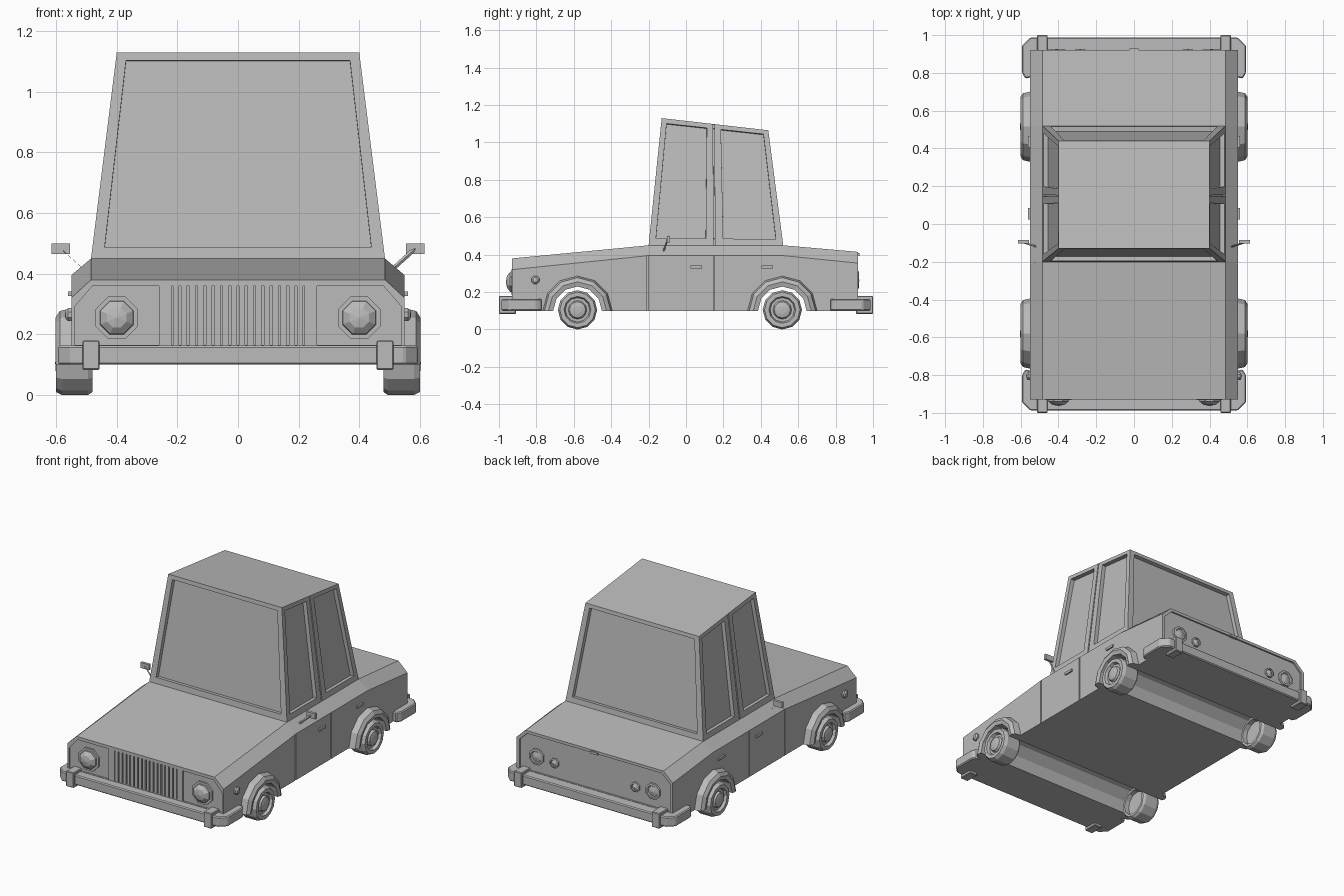
import bpy, bmesh, math
from mathutils import Vector

if "Cube" in bpy.data.objects:
    bpy.data.objects.remove(bpy.data.objects["Cube"])

grey = bpy.data.materials.new("plain grey")
grey.diffuse_color = (0.5, 0.5, 0.5, 1)
grey.use_nodes = True
grey.node_tree.nodes["Principled BSDF"].inputs["Base Color"].default_value = grey.diffuse_color


def make(name, verts, faces, bevel=0):
    bm = bmesh.new()
    vs = [bm.verts.new(v) for v in verts]
    for f in faces:
        bm.faces.new([vs[i] for i in f])
    bmesh.ops.remove_doubles(bm, verts=bm.verts, dist=1e-5)
    bmesh.ops.recalc_face_normals(bm, faces=bm.faces)
    if bevel:
        bmesh.ops.bevel(bm, geom=bm.edges[:], offset=bevel, segments=1, affect='EDGES')
    return finish(name, bm)


def finish(name, bm):
    me = bpy.data.meshes.new(name)
    bm.to_mesh(me)
    bm.free()
    me.materials.append(grey)
    ob = bpy.data.objects.new(name, me)
    bpy.context.collection.objects.link(ob)
    return ob


def loft(name, rings, bevel=0):
    n = len(rings[0])
    faces = [tuple(range(n)), tuple(range((len(rings) - 1) * n, len(rings) * n))]
    for k in range(len(rings) - 1):
        for i in range(n):
            j = (i + 1) % n
            faces.append((k * n + i, k * n + j, k * n + n + j, k * n + n + i))
    return make(name, [p for r in rings for p in r], faces, bevel)


def prism_y(name, pts, y0, y1):
    return loft(name, [[(x, y, z) for x, z in pts] for y in (y0, y1)])


def box(name, lo, hi, bevel=0):
    return loft(name, [[(lo[0], lo[1], z), (hi[0], lo[1], z), (hi[0], hi[1], z), (lo[0], hi[1], z)]
                       for z in (lo[2], hi[2])], bevel)


def lathe(name, prof, c, axis, s, n=12, off=0.0, arc=None):
    """Revolve (radius, offset) pairs around the x or y axis; arc makes a half ring."""
    steps = n + 1 if arc else n
    verts, faces, m = [], [], len(prof)
    for k in range(steps):
        a = off + (arc or 2 * math.pi) * k / n
        for r, d in prof:
            u, w = r * math.cos(a), r * math.sin(a)
            verts.append((c[0] + s * d, c[1] + u, c[2] + w) if axis == 'x'
                         else (c[0] + u, c[1] + s * d, c[2] + w))
    for k in range(n):
        q = (k + 1) % steps
        for i in range(m if arc else m - 1):
            j = (i + 1) % m
            ids = (k * m + i, k * m + j, q * m + j, q * m + i)
            if len({tuple(round(t, 6) for t in verts[v]) for v in ids}) == 3:
                ids = ids[:3] if prof[j][0] else (ids[0], ids[1], ids[3])
                if not prof[i][0]:
                    ids = (k * m + i, k * m + j, q * m + j)
            faces.append(ids)
    if arc:
        faces += [tuple(range(m)), tuple(range((steps - 1) * m, steps * m))]
    return make(name, verts, faces)


def cut(target, cutter):
    cutter.hide_render = True
    mod = target.modifiers.new("cut", 'BOOLEAN')
    mod.operation, mod.solver, mod.object = 'DIFFERENCE', 'EXACT', cutter
    bpy.context.view_layer.objects.active = target
    bpy.ops.object.modifier_apply(modifier=mod.name)
    bpy.data.objects.remove(cutter)


# Lower body with chamfered shoulders
def section(y, top, sh):
    half = [(0.55, 0.1), (0.55, sh), (0.485, top)]
    return [(x, y, z) for x, z in half] + [(-x, y, z) for x, z in reversed(half)]


body = loft("body", [section(-0.93, 0.38, 0.32), section(-0.2, 0.45, 0.395),
                     section(0.52, 0.45, 0.395), section(0.92, 0.415, 0.355)])
AXLES = (-0.58, 0.515)
for y in AXLES:  # wheel tunnels
    cut(body, lathe("tunnel_cutter", [(0, -0.7), (0.132, -0.7), (0.132, 0.7), (0, 0.7)],
                    (0, y, 0.105), 'x', 1))
for s in (1, -1):  # door gaps and headlight pockets
    for y in (-0.207, 0.15):
        cut(body, box("gap_cutter", (min(s * 0.54, s * 0.6), y - 0.003, 0.05),
                      (max(s * 0.54, s * 0.6), y + 0.003, 0.395)))
    cut(body, prism_y("lamp_cutter", [(s * x, z) for x, z in
                      [(0.26, 0.165), (0.54, 0.165), (0.54, 0.29), (0.48, 0.36), (0.26, 0.36)]],
                      -1, -0.92))
cut(body, box("grille_cutter", (-0.22, -1, 0.165), (0.22, -0.905, 0.36)))
half = [(0.53, 0.165), (0.53, 0.345), (0.475, 0.397)]
cut(body, prism_y("rear_cutter", half + [(-x, z) for x, z in reversed(half)], 0.91, 1))

# Grille bars
for i in range(16):
    x = -0.205 + i * 0.41 / 15
    box("grille_bar", (x - 0.01, -0.928, 0.165), (x + 0.01, -0.9, 0.36))

# Cabin: four framed sides with recessed windows, plus roof
low = [Vector(p) for p in [(-0.485, -0.2, 0.45), (0.485, -0.2, 0.45), (0.485, 0.52, 0.45), (-0.485, 0.52, 0.45)]]
high = [Vector(p) for p in [(-0.4, -0.13, 1.13), (0.4, -0.13, 1.13), (0.4, 0.44, 1.065), (-0.4, 0.44, 1.065)]]
bm = bmesh.new()
bm.faces.new([bm.verts.new(p) for p in high])
wide = [0, 0.045, 0.965, 1]
side = [0, 0.05, 0.424, 0.482, 0.494, 0.555, 0.95, 1]
rows = [0, 0.055, 0.962, 1]
glass, grooves = [], []
for k, us in enumerate([wide, side, wide, [1 - u for u in reversed(side)]]):
    if k in (0, 2):
        us = [0, 0.042, 0.958, 1]
    a, b, c, d = low[k], low[(k + 1) % 4], high[(k + 1) % 4], high[k]
    grid = [[bm.verts.new(a.lerp(b, u).lerp(d.lerp(c, u), v)) for u in us] for v in rows]
    for r in range(3):
        for i in range(len(us) - 1):
            f = bm.faces.new([grid[r][i], grid[r][i + 1], grid[r + 1][i + 1], grid[r + 1][i]])
            if r == 1 and i in ((1,) if k in (0, 2) else (1, 5)):
                glass.append(f)
            elif k in (1, 3) and i == 3:
                grooves.append(f)
bm.normal_update()
bmesh.ops.inset_individual(bm, faces=glass, thickness=0.0005, depth=-0.025)
bmesh.ops.inset_individual(bm, faces=grooves, thickness=0.0003, depth=-0.008)
finish("cabin", bm)

# Wrap-around bumpers with guards
for name, s in (("front", -1), ("rear", 1)):
    plan = [(0.53, 0.78), (0.575, 0.77), (0.593, 0.8), (0.593, 0.945), (0.55, 0.987)]
    ring = [(0.53, 0.91)] + plan
    pts = [(x, s * y) for x, y in ring] + [(-x, s * y) for x, y in reversed(ring)]
    loft(name + "_bumper", [[(x, y, z) for x, y in pts] for z in (0.1, 0.163)], 0.006)
    for x in (-0.485, 0.485):
        y0, y1 = sorted((s * 0.91, s))
        box(name + "_bumper_guard", (x - 0.028, y0, 0.083), (x + 0.028, y1, 0.18), 0.004)

TYRE = [(0, 0.51), (0.078, 0.51), (0.08, 0.48), (0.095, 0.48), (0.105, 0.495), (0.105, 0.58),
        (0.095, 0.6), (0.072, 0.6), (0.065, 0.583), (0.05, 0.583), (0.043, 0.597), (0.022, 0.602), (0, 0.603)]
FLARE = [(0.13, 0.53), (0.13, 0.595), (0.155, 0.602), (0.177, 0.588), (0.187, 0.545)]
for s in (1, -1):
    # Wheels and fender flares
    for y in AXLES:
        lathe("wheel", TYRE, (0, y, 0.105), 'x', s)
        lathe("fender_flare", FLARE, (0, y, 0.1), 'x', s, 6, 0, math.pi)
    # Headlights
    o = math.pi / 8
    lathe("headlight_ring", [(0, 0), (0.075, 0), (0.075, 0.012), (0.062, 0.012), (0, 0.012)],
          (s * 0.4, -0.92, 0.255), 'y', -1, 8, o)
    lathe("headlight", [(0.062, 0), (0.058, 0.02), (0.035, 0.037), (0, 0.043)],
          (s * 0.4, -0.92, 0.255), 'y', -1, 8, o)
    # Rear lights
    for x, z, r in ((0.41, 0.265, 0.052), (0.285, 0.258, 0.031)):
        lathe("rear_light", [(0, 0), (r, 0), (r, 0.014), (r * 0.75, 0.016), (r * 0.65, 0.01), (0, 0.018)],
              (s * x, 0.909, z), 'y', 1, 8, o)
    # Side indicator
    lathe("side_indicator", [(0.023, 0), (0.023, 0.012), (0.014, 0.02), (0, 0.022)],
          (s * 0.549, -0.805, 0.265), 'x', s, 8, o)
    # Door handles
    for y in (0.055, 0.435):
        x0, x1 = sorted((s * 0.545, s * 0.56))
        box("door_handle", (x0, y - 0.031, 0.326), (x1, y + 0.031, 0.341))
    # Mirror and its arm
    x0, x1 = sorted((s * 0.555, s * 0.615))
    box("mirror", (x0, -0.102, 0.465), (x1, -0.085, 0.5))
    p, q, t = Vector((s * 0.515, -0.12, 0.42)), Vector((s * 0.585, -0.098, 0.483)), 0.005
    loft("mirror_arm", [[e + Vector(d) for d in ((-t, 0, t), (0, -t, 0), (t, 0, -t), (0, t, 0))] for e in (p, q)])
# Boot handle
box("boot_handle", (-0.025, 0.905, 0.394), (0.025, 0.928, 0.409))
